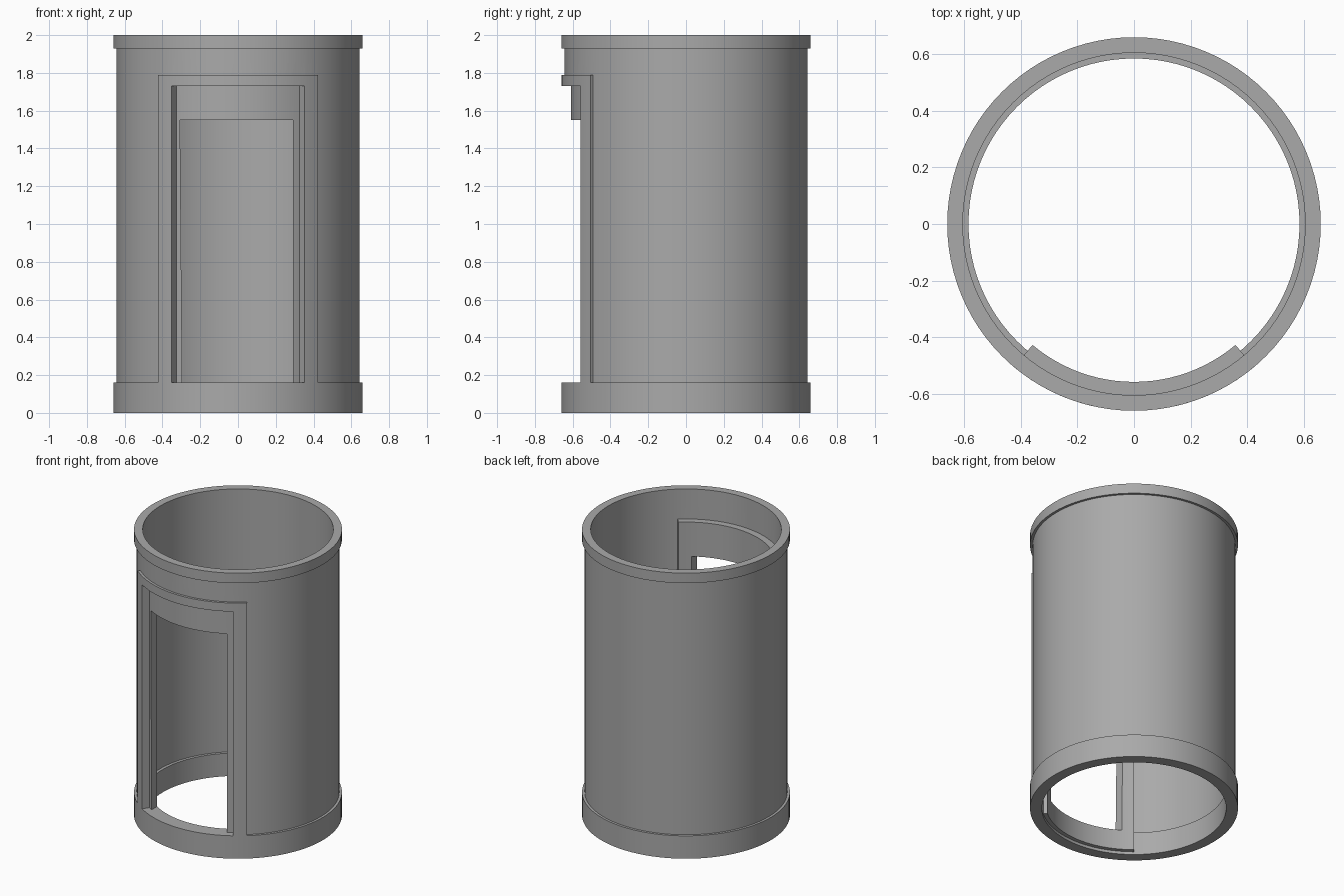
import bpy
import bmesh
from math import sin, cos, radians

if "Cube" in bpy.data.objects:
    bpy.data.objects.remove(bpy.data.objects["Cube"])

GREY = (0.4, 0.4, 0.4, 1.0)
mat = bpy.data.materials.new("plain grey")
mat.use_nodes = True
mat.diffuse_color = GREY
mat.node_tree.nodes["Principled BSDF"].inputs["Base Color"].default_value = GREY


def make_object(name, bm):
    bmesh.ops.recalc_face_normals(bm, faces=bm.faces)
    mesh = bpy.data.meshes.new(name)
    bm.to_mesh(mesh)
    bm.free()
    mesh.materials.append(mat)
    obj = bpy.data.objects.new(name, mesh)
    bpy.context.collection.objects.link(obj)
    return obj


def arc_block(name, r_in, r_out, z0, z1, half=180, steps=96):
    """Curved slab centred on the front, spanning +-half degrees; 180 closes it."""
    bm = bmesh.new()
    closed = half == 180
    sections = []
    for i in range(steps if closed else steps + 1):
        a = radians(-half + 2 * half * i / steps)
        corners = [(r_in, z0), (r_out, z0), (r_out, z1), (r_in, z1)]
        sections.append([bm.verts.new((r * sin(a), -r * cos(a), z)) for r, z in corners])
    following = sections[1:] + (sections[:1] if closed else [])
    for s, t in zip(sections, following):
        for k in range(4):
            n = (k + 1) % 4
            bm.faces.new((s[k], s[n], t[n], t[k]))
    if not closed:
        bm.faces.new(sections[0])
        bm.faces.new(sections[-1])
    return make_object(name, bm)


def prism(name, outline, y0, y1):
    """Extrude an x-z outline along y."""
    bm = bmesh.new()
    face = bm.faces.new([bm.verts.new((x, y0, z)) for x, z in outline])
    new = bmesh.ops.extrude_face_region(bm, geom=[face])["geom"]
    bmesh.ops.translate(bm, vec=(0, y1 - y0, 0),
                        verts=[v for v in new if isinstance(v, bmesh.types.BMVert)])
    return make_object(name, bm)


def select_only(obj):
    bpy.ops.object.select_all(action="DESELECT")
    obj.select_set(True)
    bpy.context.view_layer.objects.active = obj


def cut(obj, cutter):
    cutter.hide_render = True
    mod = obj.modifiers.new("cut", "BOOLEAN")
    mod.operation = "DIFFERENCE"
    mod.solver = "EXACT"
    mod.object = cutter
    select_only(obj)
    bpy.ops.object.modifier_apply(modifier=mod.name)
    bpy.data.objects.remove(cutter)


BASE, FRAME_TOP, RIM = 0.16, 1.79, 1.93

# Base ring, top rim and main wall
base_ring = arc_block("base_ring", 0.585, 0.66, 0, BASE)
top_rim = arc_block("top_rim", 0.605, 0.66, RIM, 2)
wall = arc_block("wall", 0.605, 0.643, BASE, RIM)
cut(wall, arc_block("wall_cutter", 0.5, 0.8, 0.1, FRAME_TOP, 40, 24))

# Door frame: stepped recess, then a straight-sided doorway
frame = arc_block("door_frame", 0.558, 0.66, BASE, FRAME_TOP, 40, 24)
cut(frame, arc_block("recess_cutter", 0.61, 0.8, 0.1, 1.73, 32.3, 20))
cut(frame, prism("doorway_cutter",
                 [(-0.295, 0.1), (0.29, 0.1), (0.29, 1.55), (-0.307, 1.55)], -0.8, -0.3))

# Sill lining behind the base ring
sill = arc_block("door_sill", 0.558, 0.585, 0.02, BASE, 40, 24)

for part in (base_ring, top_rim, wall, frame, sill):
    select_only(part)
    bpy.ops.object.shade_smooth_by_angle(angle=radians(30))
